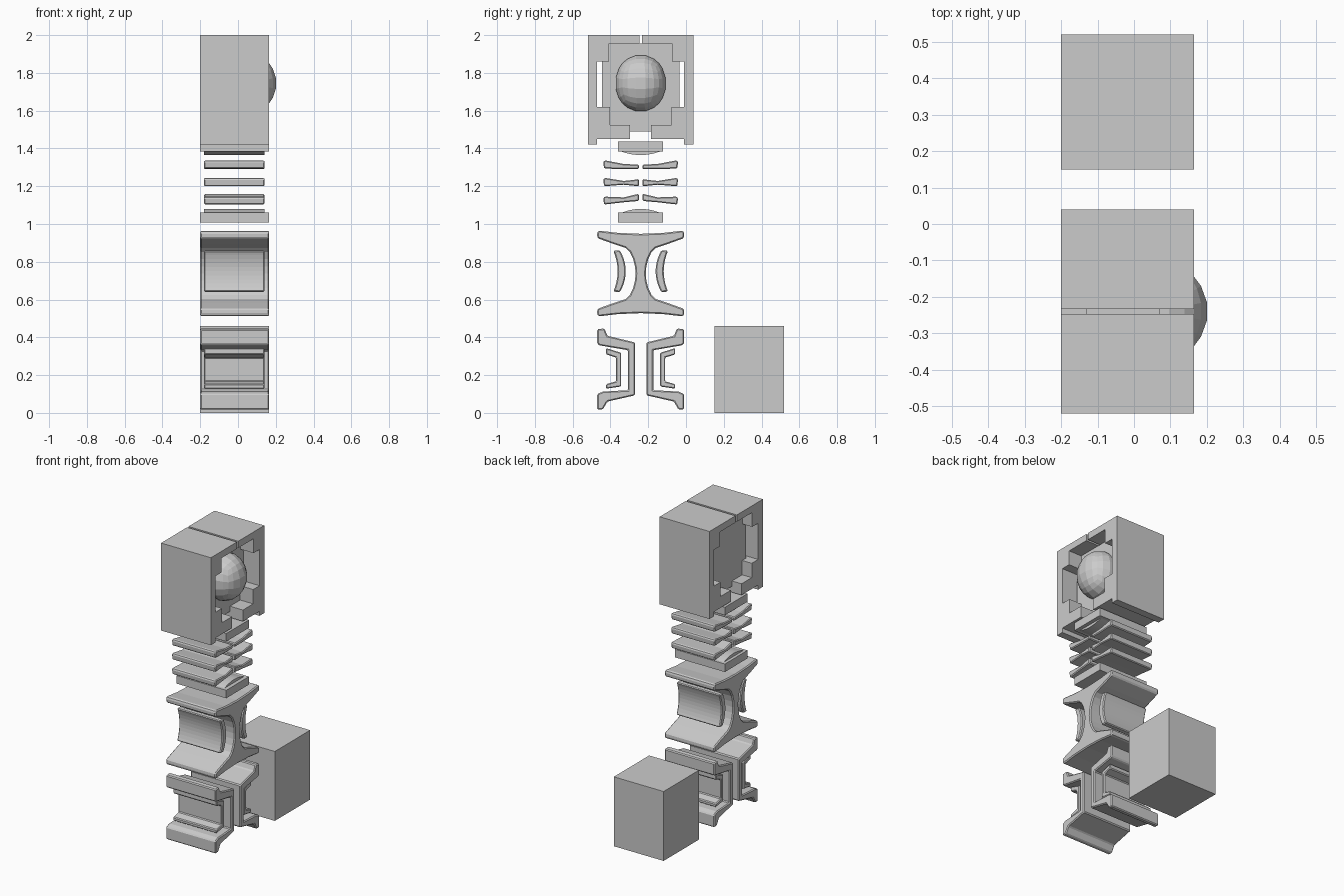
import bpy, bmesh, math

if "Cube" in bpy.data.objects:
    bpy.data.objects.remove(bpy.data.objects["Cube"])

CY = -0.24                      # centre line of the exploded stack
X0, X1 = -0.2, 0.165            # wide parts
N0, N1 = -0.18, 0.14            # narrow parts


def prism(name, pts, x0=X0, x1=X1, side=1, bevel=0.0, segs=1):
    """Extrude a (distance from centre line, z) profile along x."""
    bm = bmesh.new()
    f = bm.faces.new([bm.verts.new((x0, CY + side * u, z)) for u, z in pts])
    ext = bmesh.ops.extrude_face_region(bm, geom=[f])
    bmesh.ops.translate(bm, vec=(x1 - x0, 0, 0),
                        verts=[v for v in ext["geom"] if isinstance(v, bmesh.types.BMVert)])
    bmesh.ops.recalc_face_normals(bm, faces=bm.faces)
    me = bpy.data.meshes.new(name)
    bm.to_mesh(me)
    bm.free()
    ob = bpy.data.objects.new(name, me)
    bpy.context.collection.objects.link(ob)
    if bevel:
        m = ob.modifiers.new("bevel", "BEVEL")
        m.width, m.segments, m.angle_limit = bevel, segs, math.radians(40)
    return ob


def pair(name, pts, *a, **k):
    for side, tag in ((-1, "front"), (1, "rear")):
        prism(f"{name}_{tag}", pts, *a, side=side, **k)


def rect(u0, u1, z0, z1):
    return [(u0, z0), (u1, z0), (u1, z1), (u0, z1)]


# Head housing: caps, side slabs, stepped brackets
pair("head_cap", [(0.007, 2.0), (0.28, 2.0), (0.28, 1.86), (0.167, 1.86),
                  (0.167, 1.955), (0.007, 1.955)])
pair("head_side_slab", rect(0.23, 0.28, 1.42, 1.86))
pair("head_bracket", [(0.23, 1.62), (0.163, 1.62), (0.163, 1.525), (0.056, 1.525),
                      (0.056, 1.45), (0.23, 1.45)])
# Recessed panel
prism("head_panel", rect(-0.205, 0.205, 1.49, 1.955), -0.13, 0.07)

# Faceted dome on the panel
bm = bmesh.new()
bmesh.ops.create_cube(bm, size=2)
bmesh.ops.subdivide_edges(bm, edges=bm.edges[:], cuts=4, use_grid_fill=True)
for v in bm.verts:
    n = v.co.normalized()
    v.co = (0.07 + n.x * 0.135, CY + n.y * 0.137, 1.745 + n.z * 0.153)
me = bpy.data.meshes.new("dome")
bm.to_mesh(me)
bm.free()
bpy.context.collection.objects.link(bpy.data.objects.new("dome", me))

# End plates with shallow lens pads facing the fins
for tag, z0, z1, face, d in (("upper", 1.383, 1.436, 1.383, -0.018),
                             ("lower", 1.007, 1.06, 1.06, 0.02)):
    prism(f"{tag}_plate", rect(-0.119, 0.119, z0, z1))
    arc = [(0.1 * t / 5, face + d * (1 - (t / 5) ** 2)) for t in range(-5, 6)]
    prism(f"{tag}_plate_lens", arc, N0, N1)

# Curved fins between the plates
fins = {
    "top_fin": [(0.01, 1.29), (0.01, 1.314), (0.09, 1.318), (0.19, 1.337),
                (0.198, 1.33), (0.194, 1.294), (0.09, 1.29)],
    "middle_fin": [(0.01, 1.2), (0.01, 1.238), (0.04, 1.233), (0.09, 1.228), (0.19, 1.244),
                   (0.198, 1.238), (0.194, 1.2), (0.09, 1.208)],
    "bottom_fin": [(0.01, 1.122), (0.01, 1.16), (0.09, 1.141), (0.19, 1.145),
                   (0.198, 1.138), (0.194, 1.103), (0.09, 1.115)],
}
for name, pts in fins.items():
    if name == "bottom_fin":
        pts = [(u, z) for u, z in pts]
    pair(name, pts, N0, N1, bevel=0.01)

# Waisted spool: quarter profile mirrored both ways
q = [(0.0, 0.948), (0.12, 0.953), (0.222, 0.965), (0.231, 0.955), (0.229, 0.925),
     (0.14, 0.893), (0.08, 0.873), (0.058, 0.852), (0.04, 0.815), (0.03, 0.775), (0.027, 0.738)]
mid = 0.738
half = q + [(u, 2 * mid - z) for u, z in q[-2::-1]]
prism("spool", half + [(-u, z) for u, z in half[-2:0:-1]], bevel=0.016)

# Crescent pads beside the spool waist
S = [t / 5 for t in range(-5, 6)]
inner = [(0.079 + 0.03 * t * t, 0.75 + 0.11 * t) for t in S]
outer = [(0.122 + 0.023 * t * t, 0.75 + 0.108 * t) for t in S]
pair("crescent_pad", inner + outer[::-1], N0, N1, bevel=0.006)

# Split channel with flared lips, and inner channel liner
pair("channel", [(0.23, 0.443), (0.192, 0.447), (0.176, 0.408), (0.03, 0.373), (0.03, 0.093),
                 (0.176, 0.06), (0.2, 0.018), (0.23, 0.018), (0.23, 0.1), (0.2, 0.113),
                 (0.067, 0.12), (0.067, 0.332), (0.215, 0.357), (0.23, 0.365)], bevel=0.006)
pair("channel_liner", [(0.183, 0.343), (0.103, 0.318), (0.103, 0.14), (0.183, 0.128),
                       (0.183, 0.152), (0.13, 0.167), (0.13, 0.293), (0.183, 0.31)],
     N0, N1, bevel=0.005)

# Plain block standing behind
prism("rear_block", rect(0.39, 0.76, 0.0, 0.46))
